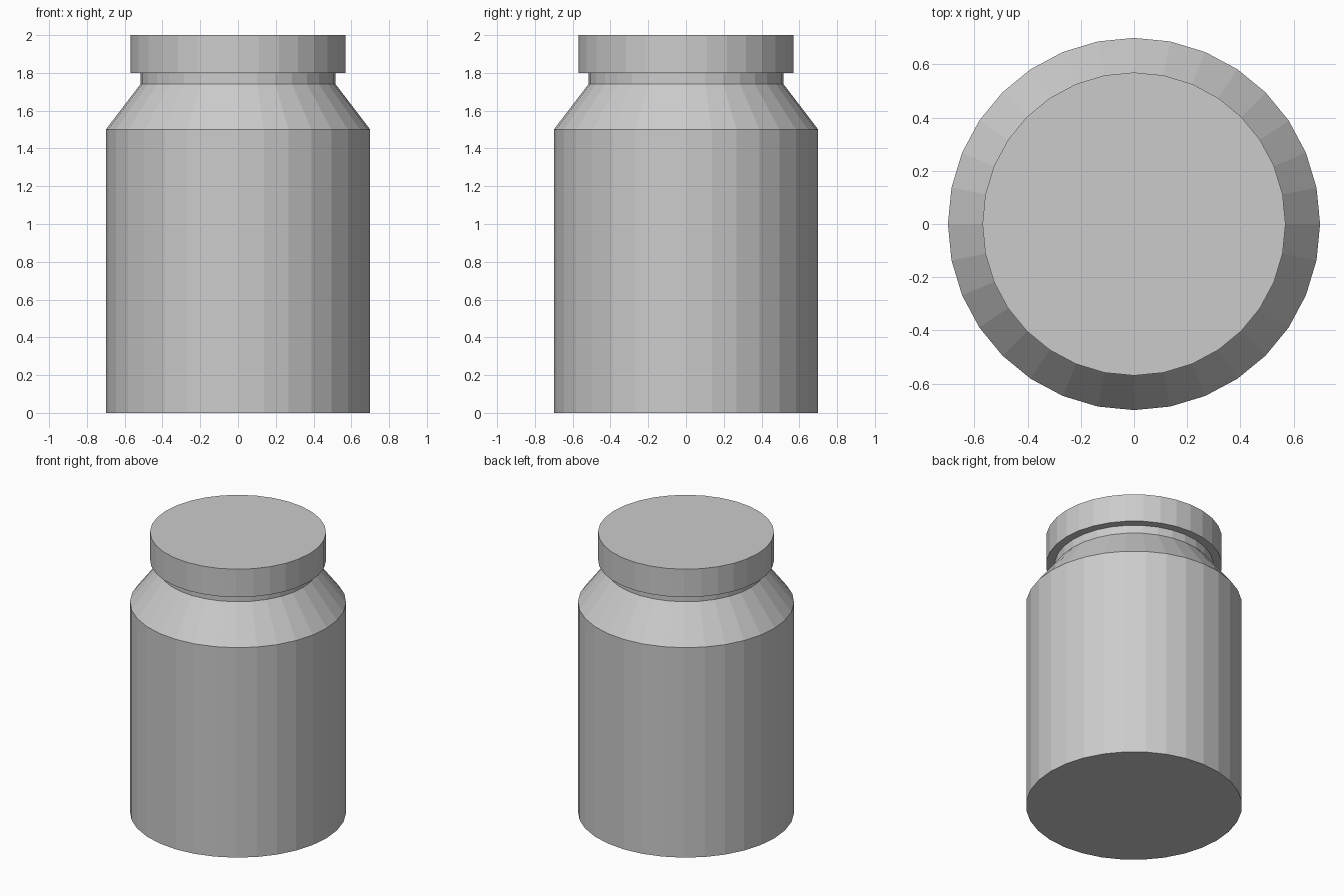
import bpy, bmesh
from math import cos, sin, tau

if "Cube" in bpy.data.objects:
    bpy.data.objects.remove(bpy.data.objects["Cube"])

SIDES = 32


def lathe(name, profile):
    """Closed flat-shaded solid from (radius, z) rings, bottom to top."""
    bm = bmesh.new()
    rings = [[bm.verts.new((r * cos(tau * i / SIDES), r * sin(tau * i / SIDES), z))
              for i in range(SIDES)] for r, z in profile]
    for low, high in zip(rings, rings[1:]):
        for i in range(SIDES):
            j = (i + 1) % SIDES
            bm.faces.new((low[i], low[j], high[j], high[i]))
    bm.faces.new(rings[0][::-1])
    bm.faces.new(rings[-1])
    mesh = bpy.data.meshes.new(name)
    bm.to_mesh(mesh)
    bm.free()
    obj = bpy.data.objects.new(name, mesh)
    bpy.context.collection.objects.link(obj)
    return obj


# Jar: straight body, sloped shoulder, short neck
lathe("jar_body", [(0.70, 0.0), (0.70, 1.50), (0.515, 1.742), (0.515, 1.80)])

# Lid: wide flat cap overhanging the neck
lathe("lid", [(0.57, 1.80), (0.57, 2.0)])
